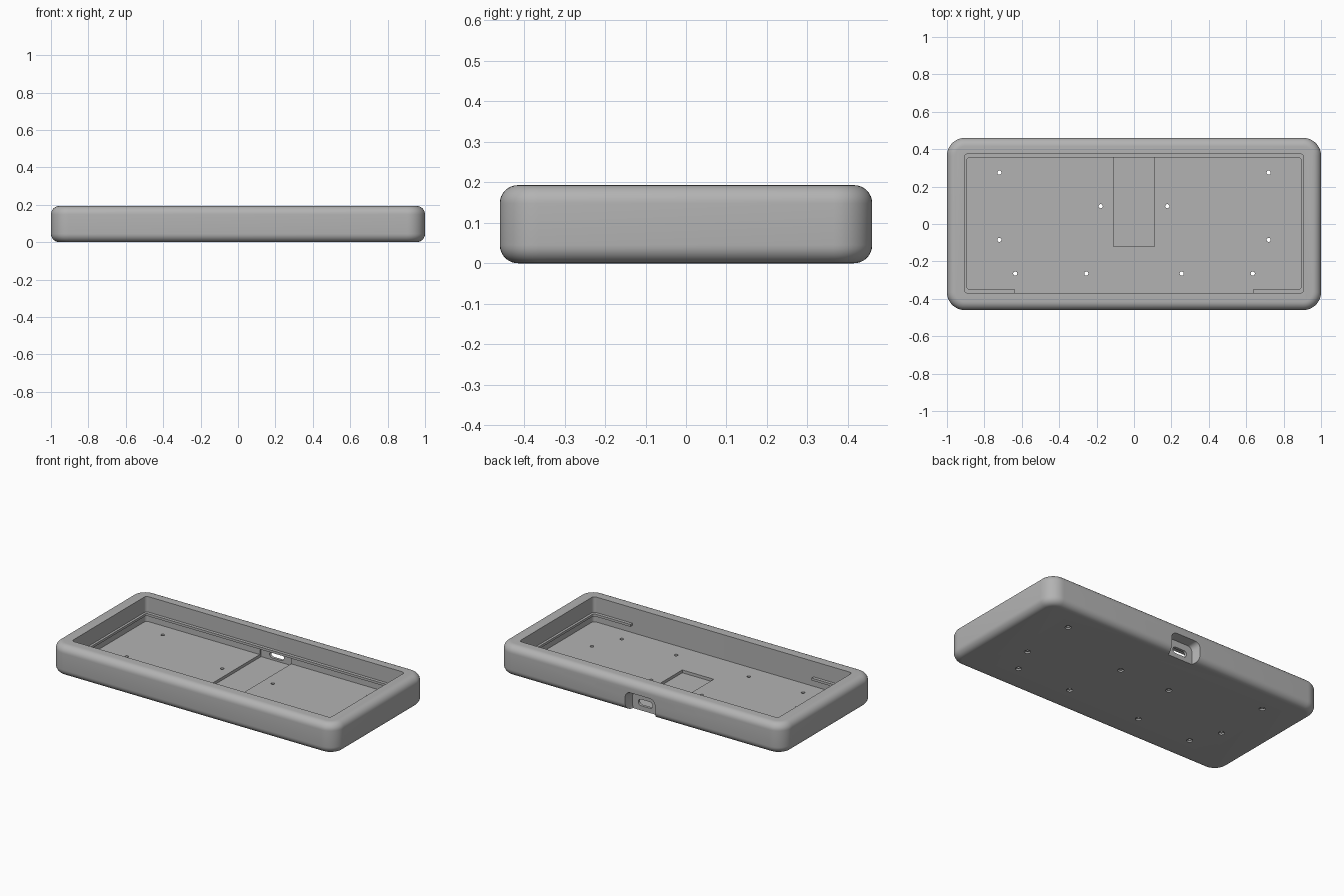
import bpy, bmesh, math
from mathutils import Matrix

if "Cube" in bpy.data.objects:
    bpy.data.objects.remove(bpy.data.objects["Cube"], do_unlink=True)

grey = bpy.data.materials.new("plain grey")
grey.use_nodes = True
grey.diffuse_color = (0.45, 0.45, 0.45, 1)
grey.node_tree.nodes["Principled BSDF"].inputs["Base Color"].default_value = grey.diffuse_color


def finish(bm, name):
    mesh = bpy.data.meshes.new(name)
    bmesh.ops.recalc_face_normals(bm, faces=bm.faces)
    bm.to_mesh(mesh)
    bm.free()
    mesh.materials.append(grey)
    ob = bpy.data.objects.new(name, mesh)
    bpy.context.collection.objects.link(ob)
    return ob


def box(name, x, y, z, radius=0, axis=2, fillet=0, taper=1):
    """Box between limits, rounded along one axis, with optional end fillets."""
    bm = bmesh.new()
    bmesh.ops.create_cube(bm, size=1)
    size = [b - a for a, b in (x, y, z)]
    mid = [(a + b) / 2 for a, b in (x, y, z)]
    bmesh.ops.transform(bm, matrix=Matrix.Translation(mid) @ Matrix.Diagonal(size + [1]), verts=bm.verts)
    if radius:
        edges = [e for e in bm.edges
                 if abs((e.verts[0].co - e.verts[1].co).normalized()[axis]) > 0.9]
        bmesh.ops.bevel(bm, geom=edges, offset=radius, segments=10, profile=0.5, affect='EDGES')
    if fillet:
        edges = [e for e in bm.edges if abs(e.verts[0].co.z - e.verts[1].co.z) < 1e-5]
        bmesh.ops.bevel(bm, geom=edges, offset=fillet, segments=8, profile=0.5, affect='EDGES')
    if taper != 1:
        for v in bm.verts:
            if v.co.y < mid[1]:
                v.co.x = mid[0] + (v.co.x - mid[0]) * taper
                v.co.z = mid[2] + (v.co.z - mid[2]) * taper
    return finish(bm, name)


def cylinder(name, x, y, z, radius):
    bm = bmesh.new()
    bmesh.ops.create_cone(bm, cap_ends=True, segments=24, radius1=radius, radius2=radius,
                          depth=z[1] - z[0], matrix=Matrix.Translation((x, y, sum(z) / 2)))
    return finish(bm, name)


def cut(target, cutters):
    for c in cutters:
        m = target.modifiers.new("cut", 'BOOLEAN')
        m.operation, m.solver, m.object = 'DIFFERENCE', 'EXACT', c
    dg = bpy.context.evaluated_depsgraph_get()
    mesh = bpy.data.meshes.new_from_object(target.evaluated_get(dg))
    target.modifiers.clear()
    target.data = mesh
    for c in cutters:
        bpy.data.objects.remove(c, do_unlink=True)


# Tray body with filleted outside edges
H, FLOOR = 0.193, 0.035
tray = box("tray_body", (-1, 1), (-0.46, 0.46), (0, H), radius=0.095, fillet=0.045)

# Main cavity, controller pocket, and port openings
cutters = [
    box("cavity_cutter", (-0.907, 0.907), (-0.37, 0.375), (FLOOR, 0.4), radius=0.02),
    box("pocket_cutter", (-0.11, 0.11), (-0.12, 0.388), (FLOOR - 0.018, 0.085)),
    box("port_recess_cutter", (-0.115, 0.115), (0.405, 0.5), (-0.035, 0.13), radius=0.04, axis=1, taper=0.78),
    box("port_cutter", (-0.05, 0.05), (0.3, 0.5), (0.03, 0.07), radius=0.019, axis=1),
]

# Screw holes, mirrored in x, with a wider mouth underneath
for x, y in ((0.72, 0.275), (0.178, 0.095), (0.72, -0.085), (0.635, -0.265), (0.255, -0.265)):
    for side in (-1, 1):
        cutters.append(cylinder("hole_cutter", side * x, y, (-0.1, 0.1), 0.011))
        cutters.append(cylinder("mouth_cutter", side * x, y, (-0.1, 0.01), 0.018))
cut(tray, cutters)

# Thin support ledge around the wall, open along the middle of the front
ledge = box("support_ledge", (-0.912, 0.912), (-0.375, 0.38), (0.08, 0.095), radius=0.02)
cut(ledge, [
    box("ledge_inner_cutter", (-0.892, 0.892), (-0.35, 0.355), (0, 0.2), radius=0.012),
    box("ledge_gap_cutter", (-0.635, 0.635), (-0.5, 0), (0, 0.2)),
])

# Smooth shading with sharp rims
bpy.ops.object.select_all(action='DESELECT')
for ob in (tray, ledge):
    ob.select_set(True)
bpy.context.view_layer.objects.active = tray
bpy.ops.object.shade_smooth_by_angle(angle=math.radians(30))
